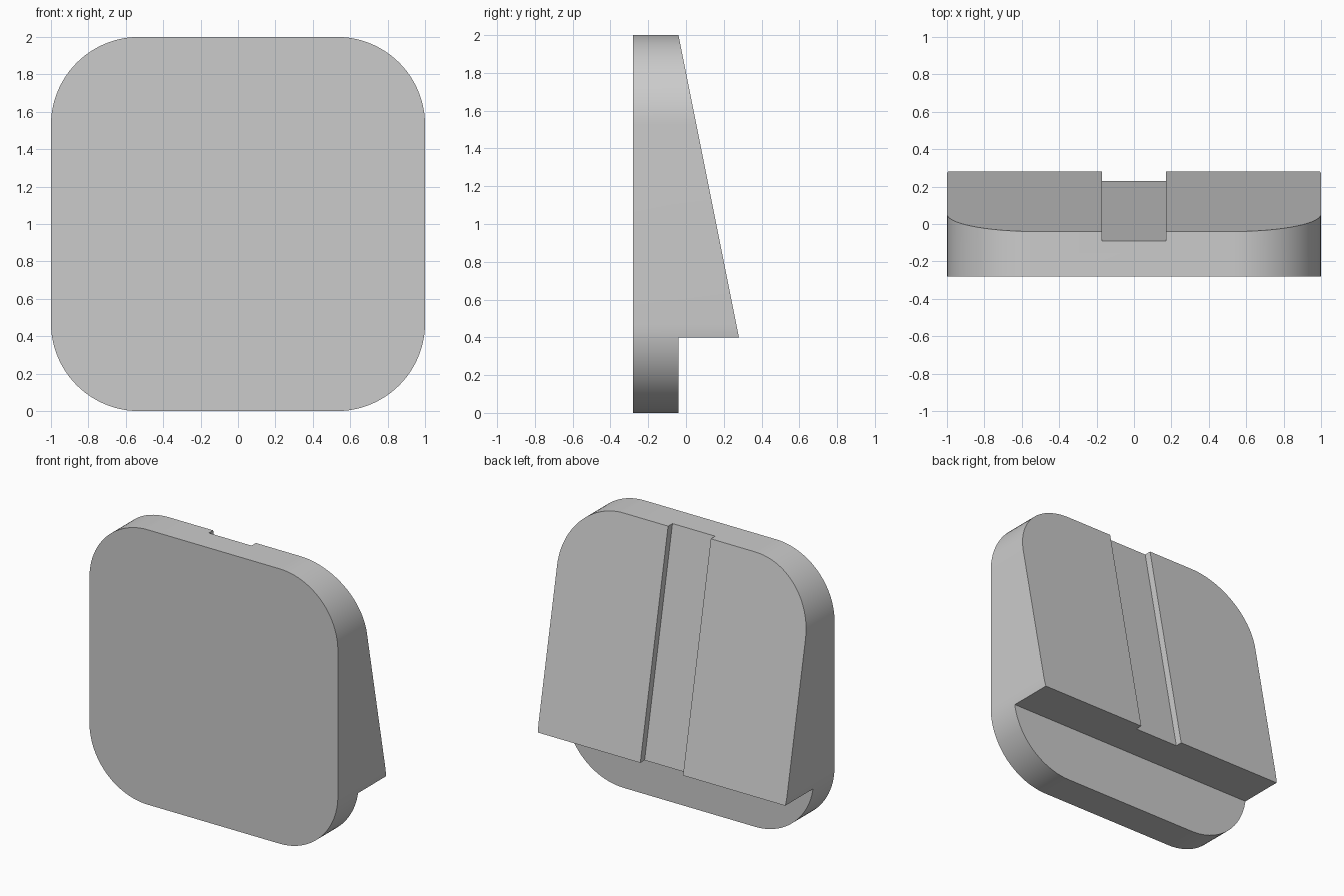
import bpy, bmesh, math

cube = bpy.data.objects.get("Cube")
if cube:
    bpy.data.objects.remove(cube, do_unlink=True)

# Single flat colour
grey = bpy.data.materials.new("light_grey")
grey.use_nodes = True
colour = (0.6, 0.6, 0.6, 1)
grey.diffuse_color = colour
grey.node_tree.nodes["Principled BSDF"].inputs["Base Color"].default_value = colour


def prism(name, points, offset):
    """Extrude a closed outline of 3D points along offset."""
    bm = bmesh.new()
    face = bm.faces.new([bm.verts.new(p) for p in points])
    grown = bmesh.ops.extrude_face_region(bm, geom=[face])["geom"]
    bmesh.ops.translate(bm, vec=offset, verts=[v for v in grown if isinstance(v, bmesh.types.BMVert)])
    bmesh.ops.recalc_face_normals(bm, faces=bm.faces)
    mesh = bpy.data.meshes.new(name)
    bm.to_mesh(mesh)
    bm.free()
    mesh.materials.append(grey)
    obj = bpy.data.objects.new(name, mesh)
    bpy.context.collection.objects.link(obj)
    return obj


def side_cutter(name, profile, half_width):
    obj = prism(name, [(-half_width, y, z) for y, z in profile], (2 * half_width, 0, 0))
    obj.hide_render = True
    return obj


# Rounded square block
RADIUS, STEPS = 0.47, 24
outline = []
for corner, (sx, sz) in enumerate([(1, 1), (-1, 1), (-1, -1), (1, -1)]):
    for i in range(STEPS + 1):
        a = (corner + i / STEPS) * math.pi / 2
        outline.append((sx * (1 - RADIUS) + RADIUS * math.cos(a), -0.28,
                        1 + sz * (1 - RADIUS) + RADIUS * math.sin(a)))
body = prism("wedge_block", outline, (0, 0.65, 0))

# Sloped back with a ledge near the bottom, then a shallow central channel
cutters = [
    side_cutter("back_cutter", [(-0.04, -0.1), (-0.04, 0.4), (0.28, 0.4),
                                (-0.06, 2.1), (0.5, 2.1), (0.5, -0.1)], 1.2),
    side_cutter("channel_cutter", [(0.25, 0.3), (-0.11, 2.1), (0.5, 2.1), (0.5, 0.3)], 0.172),
]

bpy.ops.object.select_all(action="DESELECT")
body.select_set(True)
bpy.context.view_layer.objects.active = body
for cutter in cutters:
    mod = body.modifiers.new(cutter.name, "BOOLEAN")
    mod.operation = "DIFFERENCE"
    mod.solver = "EXACT"
    mod.object = cutter
    bpy.ops.object.modifier_apply(modifier=mod.name)
    bpy.data.objects.remove(cutter, do_unlink=True)

bpy.ops.object.shade_smooth_by_angle(angle=math.radians(30))
